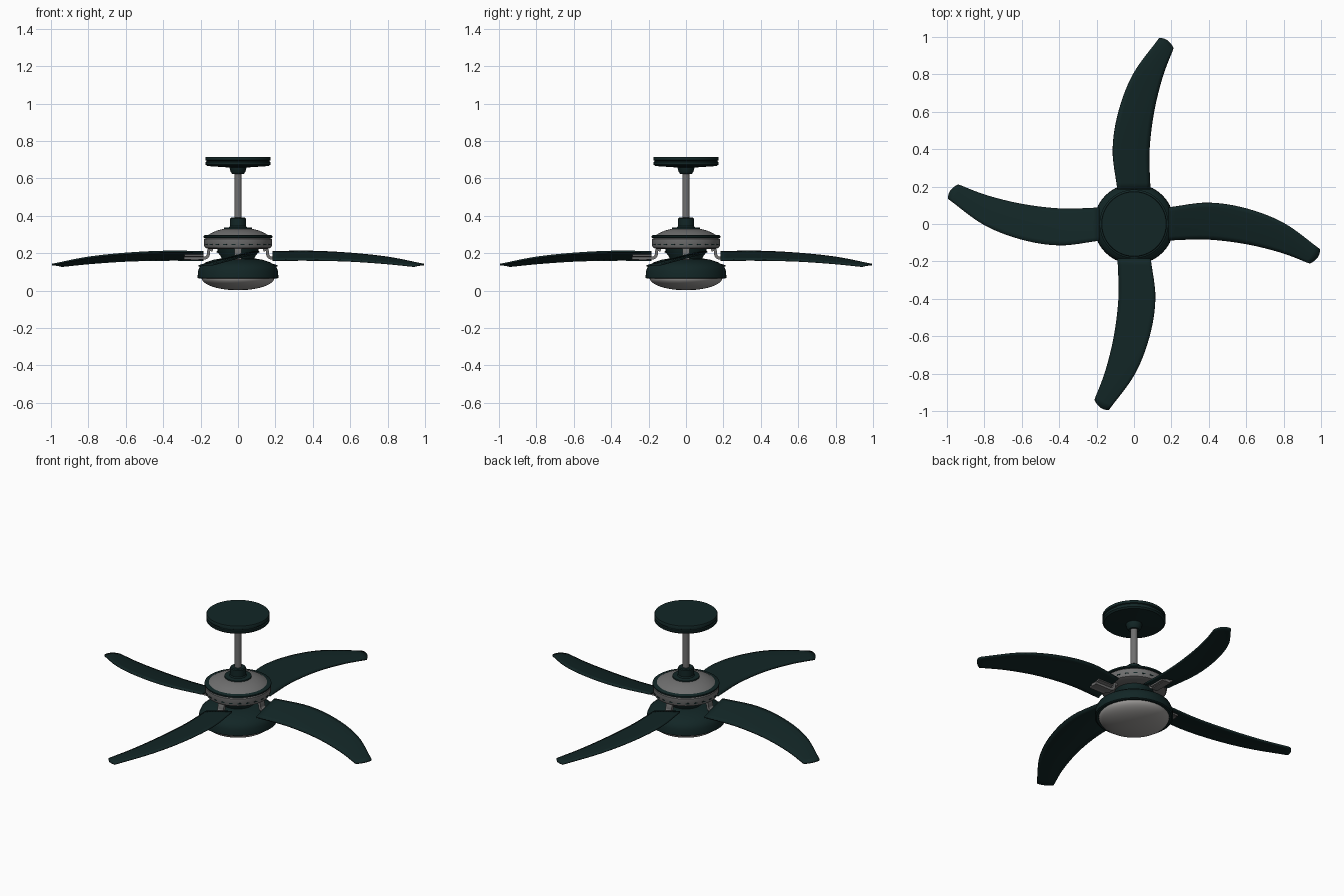
import bpy, bmesh, math
from mathutils import Vector, Matrix

if "Cube" in bpy.data.objects:
    bpy.data.objects.remove(bpy.data.objects["Cube"])


def material(name, rgb):
    m = bpy.data.materials.new(name)
    m.diffuse_color = (*rgb, 1)
    m.use_nodes = True
    m.node_tree.nodes["Principled BSDF"].inputs["Base Color"].default_value = m.diffuse_color
    return m


GREEN = material("dark_green", (0.006, 0.019, 0.019))
GREY = material("metal_grey", (0.16, 0.16, 0.16))
GLASS = material("lamp_glass", (0.33, 0.32, 0.31))


def finish(name, bm, mat, angle=35):
    me = bpy.data.meshes.new(name)
    bm.to_mesh(me)
    bm.free()
    ob = bpy.data.objects.new(name, me)
    bpy.context.collection.objects.link(ob)
    me.materials.append(mat)
    bpy.ops.object.select_all(action='DESELECT')
    ob.select_set(True)
    bpy.context.view_layer.objects.active = ob
    bpy.ops.object.shade_smooth_by_angle(angle=math.radians(angle))
    return ob


def lathe(name, profile, mat, steps=64):
    """Spin an (r, z) profile around z; r = 0 closes an end."""
    bm = bmesh.new()
    vs = [bm.verts.new((r, 0, z)) for r, z in profile]
    es = [bm.edges.new(p) for p in zip(vs, vs[1:])]
    bmesh.ops.spin(bm, geom=vs + es, cent=(0, 0, 0), axis=(0, 0, 1),
                   angle=2 * math.pi, steps=steps, use_duplicate=False)
    bmesh.ops.remove_doubles(bm, verts=bm.verts, dist=1e-5)
    bmesh.ops.recalc_face_normals(bm, faces=bm.faces)
    return finish(name, bm, mat)


def curve_at(points, t):
    """Catmull-Rom point through evenly spaced points, t in 0..1."""
    p = [Vector(q) for q in points]
    p = [2 * p[0] - p[1]] + p + [2 * p[-1] - p[-2]]
    n = len(p) - 3
    i = min(int(t * n), n - 1)
    u = t * n - i
    a, b, c, d = p[i:i + 4]
    return 0.5 * (2 * b + (c - a) * u + (2 * a - 5 * b + 4 * c - d) * u ** 2
                  + (3 * b - a - 3 * c + d) * u ** 3)


# Ceiling canopy with groove and lower cup
lathe("ceiling_canopy", [(0, .715), (.172, .715), (.175, .71), (.175, .697),
      (.169, .694), (.169, .69), (.175, .687), (.174, .674), (.165, .666),
      (.045, .658), (.04, .635), (.03, .623), (0, .623)], GREEN)
lathe("down_rod", [(0, .63), (.02, .63), (.02, .37), (0, .37)], GREY, 32)
lathe("rod_collar", [(0, .39), (.038, .39), (.043, .385), (.043, .345),
      (.048, .338), (.074, .336), (.076, .325), (0, .325)], GREEN, 48)

# Motor housing
lathe("motor_dome", [(0, .33), (.076, .33), (.11, .322), (.145, .307),
      (.165, .293), (0, .293)], GREY)
lathe("motor_ring", [(0, .296), (.178, .296), (.184, .292), (.184, .284),
      (.178, .281), (0, .281)], GREEN)
lathe("motor_band", [(0, .282), (.172, .282), (.181, .275), (.181, .24),
      (.175, .229), (.155, .222), (0, .222)], GREY)
lathe("motor_hub", [(0, .226), (.11, .226), (.105, .2), (.09, .18),
      (.085, .15), (0, .15)], GREEN, 48)

# Small vents around the band
bm = bmesh.new()
for k in range(24):
    mat = Matrix.Rotation((k + .5) * math.pi / 12, 4, 'Z') @ Matrix.Translation((.181, 0, .247)) \
        @ Matrix.Diagonal((.004, .02, .006, 1))
    bmesh.ops.create_cube(bm, size=1, matrix=mat)
finish("motor_vents", bm, GREEN)

# Lamp housing and glass bowl
lathe("lamp_housing", [(0, .172), (.088, .172), (.13, .165), (.175, .15),
      (.203, .13), (.214, .105), (.216, .068), (.208, .064), (.195, .066),
      (.19, .075), (0, .075)], GREEN)
bowl = [(.195 * math.cos(a), .068 - .066 * math.sin(a))
        for a in [i * math.pi / 24 for i in range(13)]]
bowl[-1] = (0, bowl[-1][1])
lathe("lamp_glass_bowl", bowl, GLASS)

# Swept, pitched blade edges from root to tip
HIGH_EDGE = [(.185, .088, .212), (.4, .113, .213), (.61, .08, .202), (.81, 0, .18), (.995, -.135, .143)]
LOW_EDGE = [(.185, -.088, .167), (.39, -.083, .168), (.6, -.108, .163), (.79, -.155, .15), (.94, -.212, .135)]


def blade(name, turn):
    bm = bmesh.new()
    nl, nw = 24, 8
    rows = []
    for i in range(nl + 1):
        t = i / nl
        a, b = curve_at(HIGH_EDGE, t), curve_at(LOW_EDGE, t)
        row = []
        for j in range(nw + 1):
            s = j / nw
            arch = 4 * s * (1 - s)
            p = a.lerp(b, s) + Vector((.014, -.006, 0)) * arch * t ** 6
            p.z += .004 * arch
            row.append(bm.verts.new(p))
        rows.append(row)
    for r, q in zip(rows, rows[1:]):
        for j in range(nw):
            bm.faces.new((r[j], r[j + 1], q[j + 1], q[j]))
    bmesh.ops.rotate(bm, verts=bm.verts, matrix=Matrix.Rotation(turn, 3, 'Z'))
    bm.normal_update()
    ob = finish(name, bm, GREEN)
    mod = ob.modifiers.new("thickness", 'SOLIDIFY')
    mod.thickness = .009
    mod.offset = -1


def bracket(name, turn):
    """Curved arm dropping from the motor, plus a plate under the blade."""
    path = [(.135, .215), (.152, .222), (.158, .205), (.16, .188), (.172, .176), (.2, .173), (.29, .173)]
    bm = bmesh.new()
    rings = []
    for i in range(25):
        t = i / 24
        p = curve_at(path, t)
        d = (curve_at(path, min(t + .01, 1)) - curve_at(path, max(t - .01, 0))).normalized()
        n = Vector((-d.y, d.x)) * .008
        w = .02
        rings.append([bm.verts.new((p.x + k * n.x, y, p.y + k * n.y))
                      for k, y in ((1, -w), (1, w), (-1, w), (-1, -w))])
    for r, q in zip(rings, rings[1:]):
        for j in range(4):
            bm.faces.new((r[j], r[(j + 1) % 4], q[(j + 1) % 4], q[j]))
    bm.faces.new(rings[0])
    bm.faces.new(rings[-1])
    plate = Matrix.Translation((.235, 0, .178)) @ Matrix.Rotation(.25, 4, 'X') \
        @ Matrix.Diagonal((.1, .08, .008, 1))
    bmesh.ops.create_cube(bm, size=1, matrix=plate)
    bmesh.ops.recalc_face_normals(bm, faces=bm.faces)
    bmesh.ops.rotate(bm, verts=bm.verts, matrix=Matrix.Rotation(turn, 3, 'Z'))
    finish(name, bm, GREY)


for k in range(4):
    blade(f"blade_{k + 1}", k * math.pi / 2)
    bracket(f"blade_bracket_{k + 1}", k * math.pi / 2)
